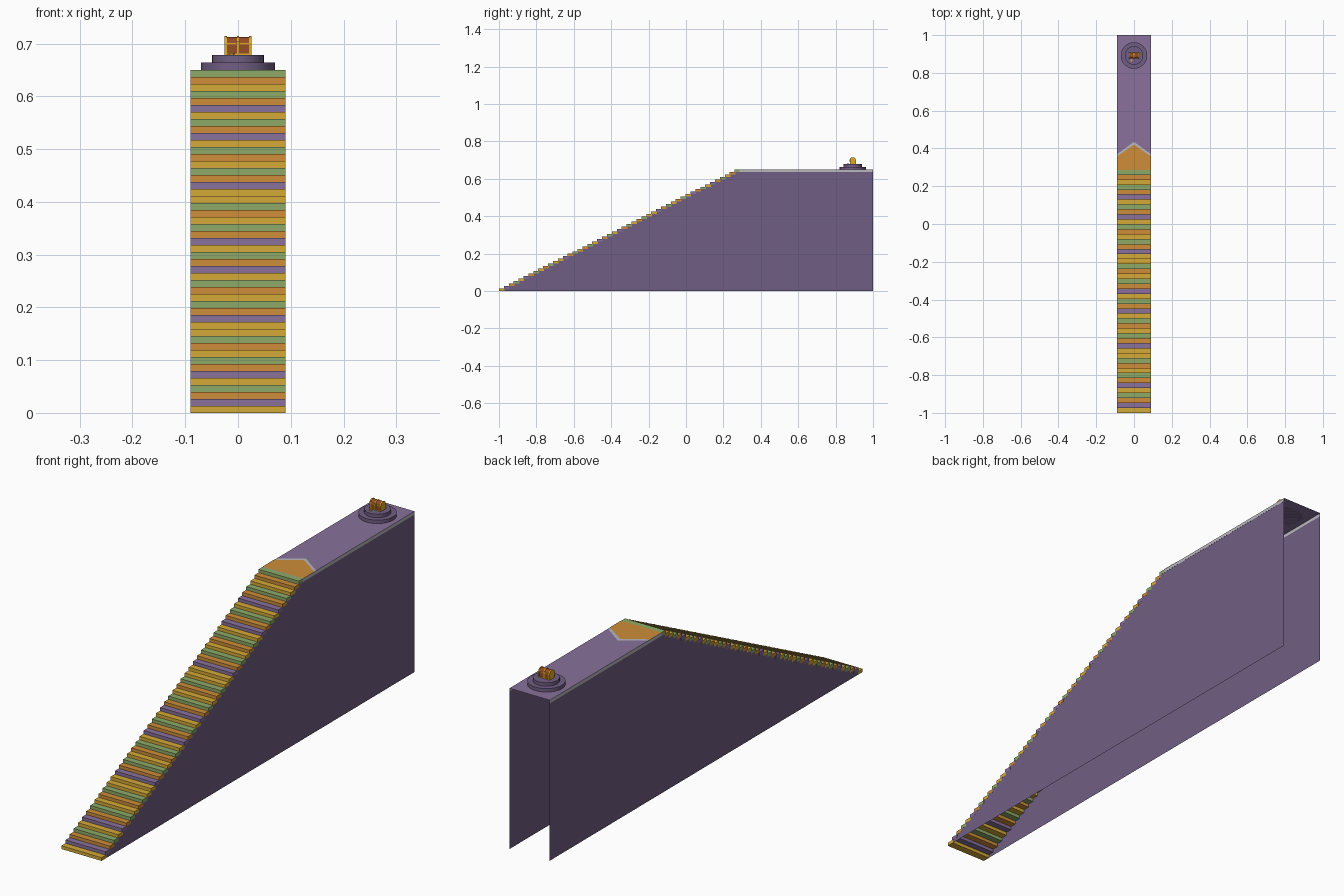
import bpy, bmesh, math

if "Cube" in bpy.data.objects:
    bpy.data.objects.remove(bpy.data.objects["Cube"])

# colours
def mat(name, r, g, b):
    m = bpy.data.materials.new(name)
    m.diffuse_color = (*[(c / 255) ** 2.2 for c in (r, g, b)], 1)
    m.use_nodes = True
    m.node_tree.nodes["Principled BSDF"].inputs["Base Color"].default_value = m.diffuse_color
    return m

YELLOW = mat("yellow", 212, 168, 58)
PURPLE = mat("purple", 135, 112, 155)
ORANGE = mat("orange", 204, 140, 60)
GREEN = mat("green", 140, 168, 104)
PALE = mat("pale_grey", 185, 183, 188)
BROWN = mat("brown", 150, 78, 38)
GOLD = mat("gold", 226, 170, 45)
STONE = mat("stone", 112, 94, 130)

def make(name, verts, faces, material):
    me = bpy.data.meshes.new(name)
    me.from_pydata(verts, [], faces)
    me.materials.append(material)
    ob = bpy.data.objects.new(name, me)
    bpy.context.collection.objects.link(ob)
    return ob

def prism(name, profile, x0, x1, material):
    """Extrude a (y, z) profile between x0 and x1."""
    n = len(profile)
    verts = [(x, y, z) for x in (x0, x1) for y, z in profile]
    faces = [tuple(reversed(range(n))), tuple(range(n, 2 * n))]
    faces += [(i, (i + 1) % n, n + (i + 1) % n, n + i) for i in range(n)]
    return make(name, verts, faces, material)

def box(name, x0, x1, y0, y1, z0, z1, material):
    return prism(name, [(y0, z0), (y1, z0), (y1, z1), (y0, z1)], x0, x1, material)

def disc(name, r, z0, z1, x, y, material, sides=32):
    bpy.ops.mesh.primitive_cylinder_add(vertices=sides, radius=r, depth=z1 - z0,
                                        location=(x, y, (z0 + z1) / 2))
    ob = bpy.context.object
    ob.name = name
    ob.data.materials.append(material)
    bpy.ops.object.shade_smooth_by_angle()
    return ob

# staircase: thin overlapping slabs with a repeating colour run
W, TOP, STEPS = 0.09, 0.65, 49
RUN, RISE = 1.26 / 48, TOP / STEPS
keys = {"Y": YELLOW, "P": PURPLE, "O": ORANGE, "G": GREEN}
pattern = "YPOGYPOGYOGYYPOGYOG"
for i in range(STEPS):
    y, depth = -1 + i * RUN, RUN if i == STEPS - 1 else 0.03
    box(f"step_{i + 1}", -W, W, y, y + depth, i * RISE, (i + 1) * RISE,
        keys[pattern[i % len(pattern)]])

# thin side walls, open at the back and underneath
LIP = TOP - RISE
outline = [(-1, 0), (1, 0), (1, LIP), (0.26, LIP)]
DECK = 0.26 + RUN
for side, name in ((1, "right"), (-1, "left")):
    order = (0, 1, 2, 3) if side > 0 else (3, 2, 1, 0)
    make(f"{name}_wall", [(side * (W - 0.0004), y, z) for y, z in outline], [order], STONE)
    make(f"{name}_deck_edge", [(side * W, y, z) for y, z in
         ((DECK, LIP), (1, LIP), (1, TOP), (DECK, TOP))], [order], PALE)

# deck with pointed landing patch
def patch(name, shoulder, tip, z, material):
    make(name, [(-W, DECK, z), (W, DECK, z), (W, shoulder, z), (0, tip, z), (-W, shoulder, z)],
         [(0, 1, 2, 3, 4)], material)

make("deck", [(-W, DECK, TOP), (W, DECK, TOP), (W, 1, TOP), (-W, 1, TOP)], [(0, 1, 2, 3)], PURPLE)
patch("landing_border", 0.37, 0.435, TOP + 0.0006, PALE)
patch("landing_patch", 0.358, 0.42, TOP + 0.0012, ORANGE)

# round plinth
CY = 0.892
disc("plinth_lower", 0.07, TOP, 0.664, 0, CY, STONE)
disc("plinth_upper", 0.049, 0.664, 0.678, 0, CY, STONE)

# treasure chest with arched lid and gold bands
def chest_profile(grow):
    h, base, spring, rise = 0.0145 + grow, 0.678, 0.701, 0.0115 + grow
    arc = [(CY + h * math.cos(math.pi * k / 6), spring + rise * math.sin(math.pi * k / 6))
           for k in range(7)]
    return [(CY - h, base), (CY + h, base)] + arc

prism("chest_body", chest_profile(0), -0.023, 0.023, BROWN)
for x, name in ((-0.0233, "left"), (0, "middle"), (0.0233, "right")):
    prism(f"chest_band_{name}", chest_profile(0.0018), x - 0.002, x + 0.002, GOLD)
for z, name in ((0.680, "bottom"), (0.7, "rim")):
    box(f"chest_{name}_trim", -0.024, 0.024, CY - 0.0157, CY + 0.0157, z - 0.0015, z + 0.0015, GOLD)
box("chest_lock", -0.004, 0.004, CY - 0.019, CY - 0.014, 0.693, 0.704, GOLD)

# loose coins beside the chest
disc("coin_a", 0.006, 0.678, 0.6805, -0.014, 0.866, GOLD, 16)
disc("coin_b", 0.005, 0.6805, 0.6825, -0.012, 0.868, GOLD, 16)
